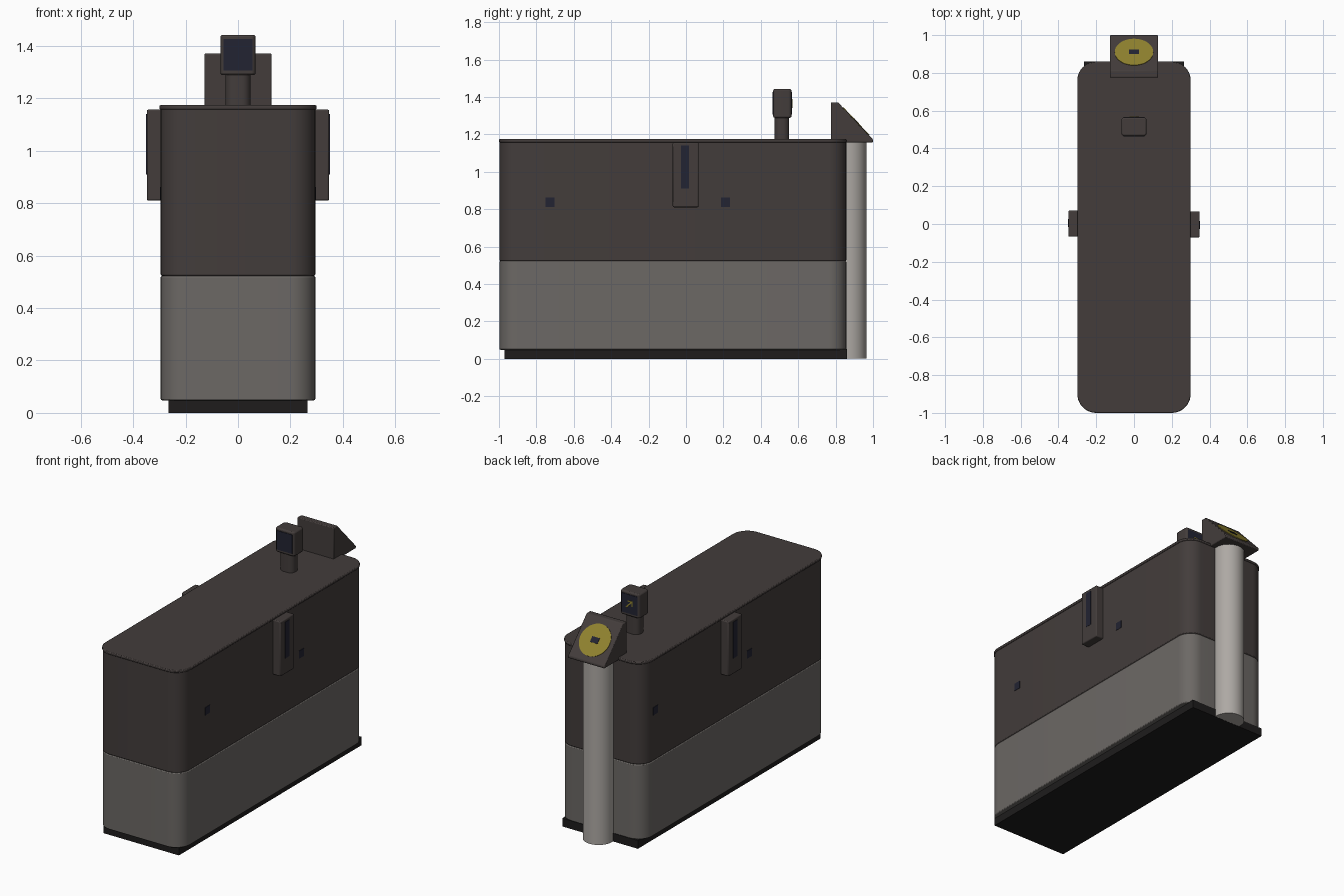
import bpy, bmesh, math
from mathutils import Matrix, Vector

if "Cube" in bpy.data.objects:
    bpy.data.objects.remove(bpy.data.objects["Cube"])


def material(name, r, g, b):
    m = bpy.data.materials.new(name)
    m.diffuse_color = (r, g, b, 1)
    m.use_nodes = True
    m.node_tree.nodes["Principled BSDF"].inputs["Base Color"].default_value = m.diffuse_color
    return m


DARK = material("dark_brown_grey", 0.056, 0.046, 0.044)
GREY = material("mid_grey", 0.150, 0.139, 0.130)
STEEL = material("light_steel", 0.42, 0.395, 0.37)
BLACK = material("black_plinth", 0.013, 0.012, 0.012)
YELLOW = material("mustard_yellow", 0.28, 0.225, 0.028)
GLASS = material("dark_blue_glass", 0.016, 0.017, 0.032)


def finish(name, bm, mat, bevel=0.0, matrix=None, segments=2):
    bmesh.ops.recalc_face_normals(bm, faces=bm.faces)
    if matrix is not None:
        bm.transform(matrix)
    me = bpy.data.meshes.new(name)
    bm.to_mesh(me)
    bm.free()
    me.materials.append(mat)
    ob = bpy.data.objects.new(name, me)
    bpy.context.collection.objects.link(ob)
    if bevel:
        mod = ob.modifiers.new("bevel", 'BEVEL')
        mod.width = bevel
        mod.segments = segments
        mod.limit_method = 'ANGLE'
        mod.angle_limit = math.radians(40)
    bpy.ops.object.select_all(action='DESELECT')
    ob.select_set(True)
    bpy.context.view_layer.objects.active = ob
    bpy.ops.object.shade_smooth_by_angle(angle=math.radians(35))
    return ob


def prism(name, points, depth, mat, bevel=0.0, matrix=None):
    """Extrude a closed list of 3D points by a depth vector."""
    bm = bmesh.new()
    face = bm.faces.new([bm.verts.new(p) for p in points])
    ext = bmesh.ops.extrude_face_region(bm, geom=[face])
    verts = [v for v in ext["geom"] if isinstance(v, bmesh.types.BMVert)]
    bmesh.ops.translate(bm, verts=verts, vec=Vector(depth))
    return finish(name, bm, mat, bevel, matrix)


def box(name, x, y, z, mat, bevel=0.0, matrix=None):
    pts = [(x[0], y[0], z[0]), (x[1], y[0], z[0]), (x[1], y[1], z[0]), (x[0], y[1], z[0])]
    return prism(name, pts, (0, 0, z[1] - z[0]), mat, bevel, matrix)


def rounded(name, x, y, z, r, mat, bevel=0.0, n=10):
    """Upright block with rounded vertical corners."""
    pts = []
    corners = [(x[1] - r, y[1] - r), (x[0] + r, y[1] - r), (x[0] + r, y[0] + r), (x[1] - r, y[0] + r)]
    for q, (cx, cy) in enumerate(corners):
        for i in range(n + 1):
            a = math.pi / 2 * (q + i / n)
            pts.append((cx + r * math.cos(a), cy + r * math.sin(a), z[0]))
    return prism(name, pts, (0, 0, z[1] - z[0]), mat, bevel)


def cylinder(name, r, h, mat, matrix, bevel=0.0):
    bm = bmesh.new()
    bmesh.ops.create_cone(bm, cap_ends=True, segments=48, radius1=r, radius2=r, depth=h)
    return finish(name, bm, mat, bevel, matrix)


# cabinet
box("plinth", (-0.265, 0.265), (-0.97, 0.86), (0, 0.052), BLACK)
rounded("lower_cabinet", (-0.295, 0.295), (-0.997, 0.857), (0.048, 0.522), 0.095, GREY, 0.005)
rounded("upper_cabinet", (-0.295, 0.295), (-0.997, 0.857), (0.523, 1.16), 0.095, DARK, 0.005)
rounded("lid", (-0.3, 0.3), (-1.0, 0.86), (1.157, 1.174), 0.1, DARK, 0.005)

# side housings and sensors, the left side being the right turned half round
for side, turn in (("right", 0), ("left", math.pi)):
    m = Matrix.Rotation(turn, 4, 'Z')
    box(side + "_sensor_housing", (0.285, 0.348), (-0.071, 0.067), (0.81, 1.157), DARK, 0.006, m)
    box(side + "_sensor_window", (0.344, 0.350), (-0.026, 0.016), (0.91, 1.14), GLASS, 0, m)
    for i, y in enumerate((-0.726, 0.211)):
        box(f"{side}_small_sensor_{i + 1}", (0.291, 0.297), (y - 0.024, y + 0.024),
            (0.812, 0.861), GLASS, 0, m)

# round post at the back end
cylinder("back_post", 0.092, 1.155, STEEL, Matrix.Translation((0, 0.873, 0.5785)))

# sloping card reader
profile = [(0.775, 1.157), (1.0, 1.157), (1.0, 1.172), (0.813, 1.371), (0.775, 1.371)]
prism("reader_wedge", [(-0.128, y, z) for y, z in profile], (0.256, 0, 0), DARK, 0.005)
slope = math.atan2(0.199, 0.187)
on_slope = Matrix.Translation((0, 0.909, 1.2688)) @ Matrix.Rotation(-slope, 4, 'X')
cylinder("reader_disc", 0.102, 0.006, YELLOW, on_slope)
box("reader_target", (-0.026, 0.026), (-0.018, 0.018), (0, 0.005), GLASS, 0, on_slope)

# display on its stem
rounded("display_stem", (-0.048, 0.048), (0.473, 0.552), (1.165, 1.30), 0.034, DARK, 0)
rounded("display_head", (-0.067, 0.067), (0.466, 0.564), (1.288, 1.442), 0.016, DARK, 0.008, 4)
box("front_screen", (-0.056, 0.056), (0.463, 0.469), (1.306, 1.426), GLASS)
box("back_screen", (-0.056, 0.056), (0.561, 0.567), (1.306, 1.426), GLASS)

# diagonal arrow on the back screen
arrow = Matrix.Translation((0, 0, 1.366))
tilt = arrow @ Matrix.Rotation(math.radians(-45), 4, 'Y')
box("arrow_shaft", (-0.004, 0.004), (0.565, 0.569), (-0.032, 0.026), YELLOW, 0, tilt)
box("arrow_top_barb", (-0.023, 0.010), (0.565, 0.5695), (0.016, 0.023), YELLOW, 0, arrow)
box("arrow_side_barb", (-0.023, -0.016), (0.565, 0.5695), (-0.010, 0.023), YELLOW, 0, arrow)
